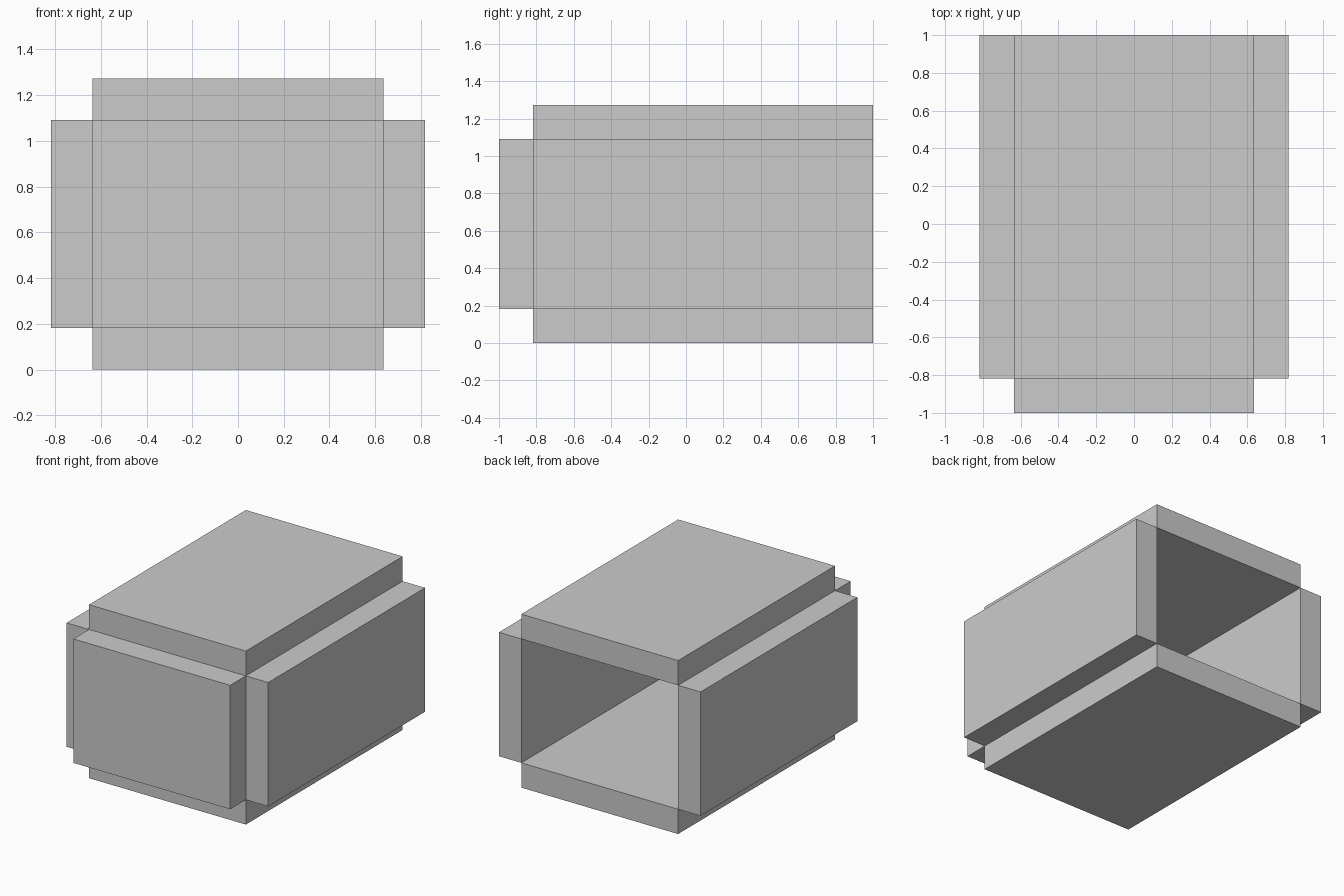
import bpy
import bmesh

if "Cube" in bpy.data.objects:
    bpy.data.objects.remove(bpy.data.objects["Cube"])

U = 2 / 11  # panel thickness; every dimension is a multiple of it


def panel(name, lo, hi):
    """Box between two corners given in thickness units."""
    bm = bmesh.new()
    bmesh.ops.create_cube(bm, size=1)
    for v in bm.verts:
        v.co = [U * ((a + b) / 2 + c * (b - a)) for a, b, c in zip(lo, hi, v.co)]
    mesh = bpy.data.meshes.new(name)
    bm.to_mesh(mesh)
    bm.free()
    obj = bpy.data.objects.new(name, mesh)
    bpy.context.collection.objects.link(obj)
    return obj


# Floor and roof panels
panel("bottom_panel", (-3.5, -4.5, 0), (3.5, 5.5, 1))
panel("top_panel", (-3.5, -4.5, 6), (3.5, 5.5, 7))

# Side panels, mirrored across x
for side, x in (("left", -4), ("right", 4)):
    panel(side + "_panel", (x - 0.5, -4.5, 1), (x + 0.5, 5.5, 6))

# Front panel; the back stays open
panel("front_panel", (-3.5, -5.5, 1), (3.5, -4.5, 6))
